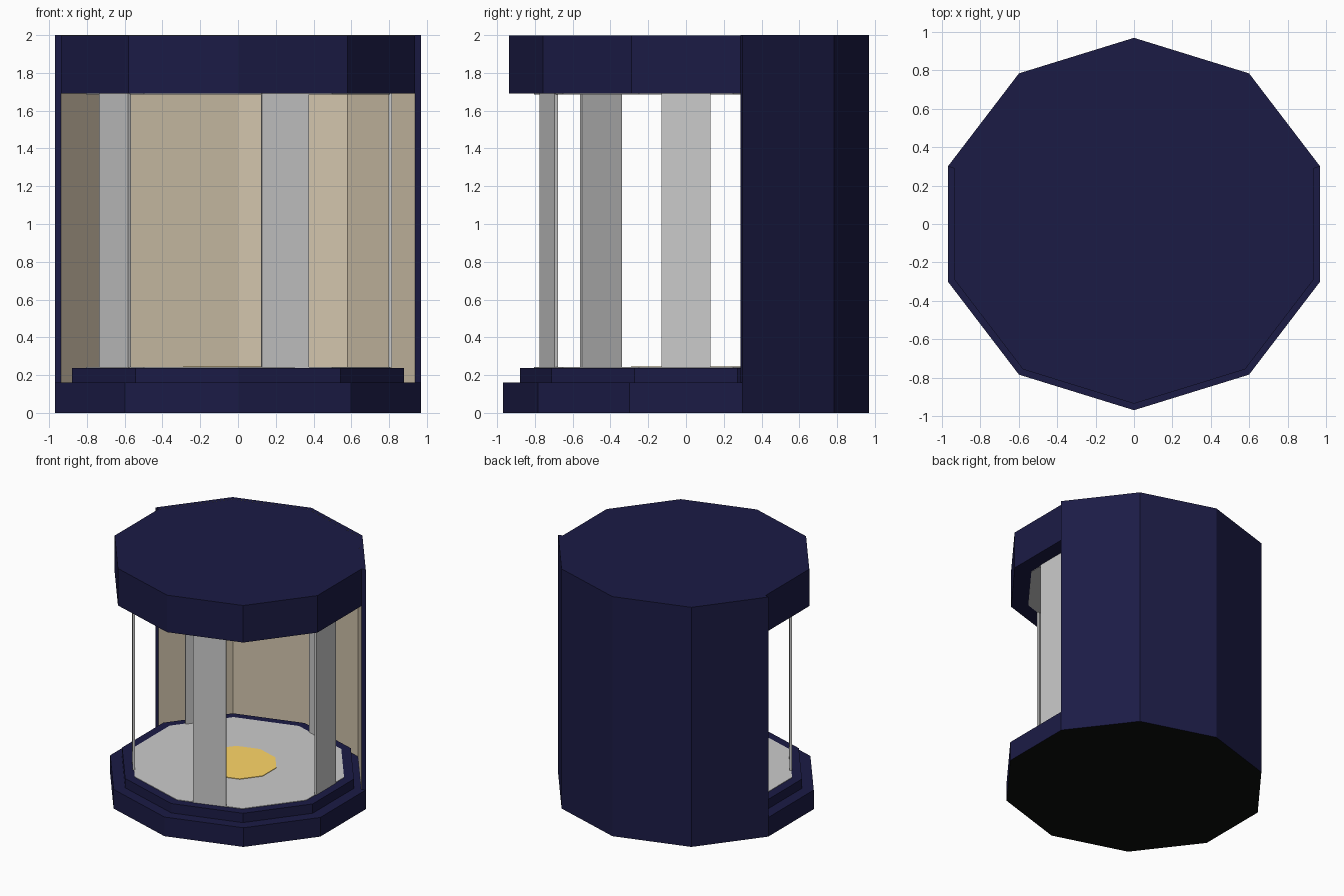
import bpy, math

if "Cube" in bpy.data.objects:
    bpy.data.objects.remove(bpy.data.objects["Cube"])

RX, RY = 1.02, 0.97   # decagon radii; corners point to the front and back


def material(name, rgb):
    m = bpy.data.materials.new(name)
    m.diffuse_color = (*rgb, 1)
    m.use_nodes = True
    m.node_tree.nodes["Principled BSDF"].inputs["Base Color"].default_value = m.diffuse_color
    return m


navy = material("navy", (0.011, 0.011, 0.06))
beige = material("beige", (0.64, 0.55, 0.41))
gold = material("gold", (1.0, 0.68, 0.14))
black = material("black", (0.004, 0.005, 0.004))


def corner(i, s):
    a = math.radians(18 + 36 * i)
    return RX * s * math.cos(a), RY * s * math.sin(a)


def make(name, verts, faces, mats=()):
    me = bpy.data.meshes.new(name)
    me.from_pydata(verts, [], faces)
    for m in mats:
        me.materials.append(m)
    ob = bpy.data.objects.new(name, me)
    bpy.context.collection.objects.link(ob)
    return ob


def decagon(name, s, z0, z1, *mats):
    verts = [(*corner(i, s), z) for z in (z0, z1) for i in range(10)]
    faces = [tuple(range(9, -1, -1)), tuple(range(10, 20))]
    faces += [(i, (i + 1) % 10, (i + 1) % 10 + 10, i + 10) for i in range(10)]
    return make(name, verts, faces, mats)


# Base with a black underside, and the step above it
base = decagon("base", 1.0, 0, 0.16, navy, black)
base.data.polygons[0].material_index = 1
decagon("step", 0.907, 0.16, 0.238, navy)

# Floor with gold centre, roof and ceiling
decagon("floor", 0.83, 0.236, 0.242)
decagon("floor_centre", 0.3, 0.24, 0.246, gold)
decagon("roof", 0.965, 1.69, 1.999, navy)
decagon("ceiling", 0.83, 1.686, 1.692)

# Back wall around the rear half: navy outside, beige inside
verts, faces = [], []
for i in range(5):
    for s, z in ((1.0, 0.16), (1.0, 2.0), (0.965, 2.0), (0.965, 0.16)):
        verts.append((*corner(i, s), z))
for i in range(4):
    for k in range(4):
        a, b = 4 * i + k, 4 * i + (k + 1) % 4
        faces.append((a, a + 4, b + 4, b))
faces += [(0, 1, 2, 3), (19, 18, 17, 16)]
wall = make("back_wall", verts, faces, (navy, beige))
for i in range(4):
    wall.data.polygons[4 * i + 2].material_index = 1

# Five slab pillars, one on every second side
for n in range(5):
    a = math.radians(72 * n)
    bpy.ops.mesh.primitive_cube_add(
        size=1, location=(0.805 * math.cos(a), 0.765 * math.sin(a), 0.965),
        rotation=(0, 0, a))
    pillar = bpy.context.object
    pillar.name = f"pillar_{n + 1}"
    pillar.scale = (0.018, 0.26, 1.45)
